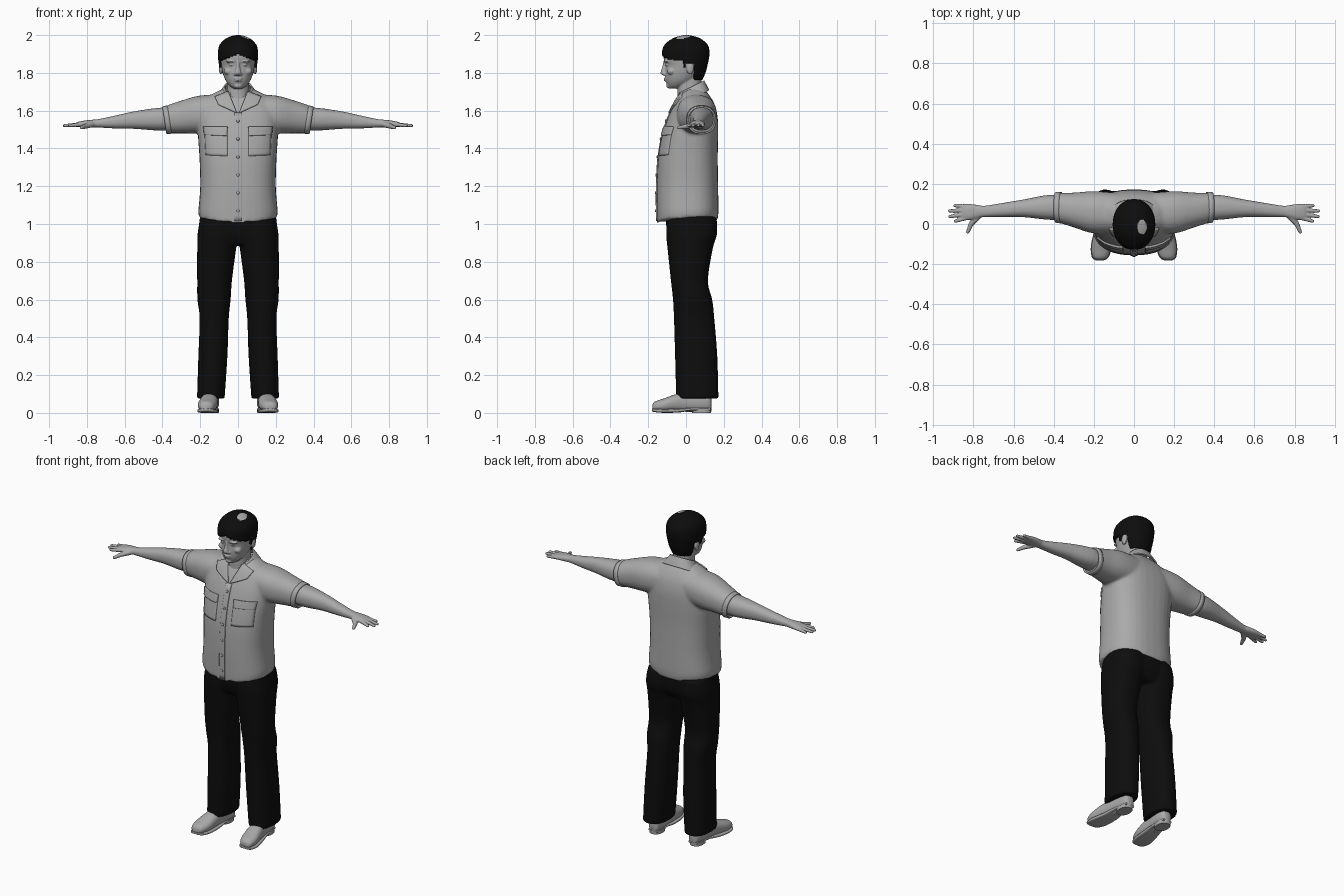
import bpy, bmesh, math
from mathutils import Vector, Matrix
from mathutils.bvhtree import BVHTree

if "Cube" in bpy.data.objects:
    bpy.data.objects.remove(bpy.data.objects["Cube"], do_unlink=True)


def material(name, value):
    mat = bpy.data.materials.new(name)
    mat.use_nodes = True
    colour = (value, value, value, 1)
    mat.diffuse_color = colour
    bsdf = next(n for n in mat.node_tree.nodes if n.type == 'BSDF_PRINCIPLED')
    bsdf.inputs["Base Color"].default_value = colour
    bsdf.inputs["Roughness"].default_value = 0.8
    return mat


GREY = material("plain grey", 0.4)
BLACK = material("soft black", 0.004)
SIDES = (1, -1)


def spline(rows, sub):
    """Catmull-Rom interpolation of ring parameters."""
    rows = [Vector(r) for r in rows]
    out = []
    for i in range(len(rows) - 1):
        a, b, c = rows[max(i - 1, 0)], rows[i], rows[i + 1]
        d = rows[min(i + 2, len(rows) - 1)]
        for k in range(sub):
            t = k / sub
            out.append((2 * b + (c - a) * t + (2 * a - 5 * b + 4 * c - d) * t * t
                        + (3 * b - a - 3 * c + d) * t ** 3) / 2)
    return out + [rows[-1]]


def loft(bm, rings, axis='z', side=1, power=2.3, n=36, sub=4, cap=True, warp=None):
    """Skin superellipse rings (position, centre u, centre v, radius u, radius v)."""
    loops = []
    for pos, cu, cv, ru, rv in spline(rings, sub):
        loop = []
        for k in range(n):
            a = math.tau * k / n
            c, s = math.cos(a), math.sin(a)
            u = cu + ru * math.copysign(abs(c) ** (2 / power), c)
            v = cv + rv * math.copysign(abs(s) ** (2 / power), s)
            co = Vector({'x': (pos, u, v), 'y': (u, pos, v), 'z': (u, v, pos)}[axis])
            co = warp(co) if warp else co
            co.x *= side
            loop.append(bm.verts.new(co))
        loops.append(loop)
    for low, high in zip(loops, loops[1:]):
        for k in range(n):
            j = (k + 1) % n
            bm.faces.new((low[k], low[j], high[j], high[k]))
    if cap:
        bm.faces.new(loops[0])
        bm.faces.new(loops[-1])


def depth(z, front, back, width):
    """Ring for an upright loft, given its front and back."""
    return (z, 0, (front + back) / 2, width, (back - front) / 2)


def ball(bm, centre, radii):
    m = Matrix.Translation(centre) @ Matrix.Diagonal((*radii, 1))
    bmesh.ops.create_uvsphere(bm, u_segments=16, v_segments=10, radius=1, matrix=m)


def limb(bm, p, q, r0, r1):
    """Tapered rounded segment from p to q."""
    p, q = Vector(p), Vector(q)
    m = Matrix.Translation((p + q) / 2) @ (q - p).to_track_quat('Z', 'Y').to_matrix().to_4x4()
    bmesh.ops.create_cone(bm, cap_ends=True, segments=14, radius1=r0, radius2=r1,
                          depth=(q - p).length, matrix=m)
    ball(bm, p, (r0,) * 3)
    ball(bm, q, (r1,) * 3)


def finish(name, bm, mats, voxel=0, relax=0, solid=0):
    bmesh.ops.recalc_face_normals(bm, faces=bm.faces)
    for f in bm.faces:
        f.smooth = True
    for e in bm.edges:
        e.smooth = e.calc_face_angle(0) < 0.7
    mesh = bpy.data.meshes.new(name)
    bm.to_mesh(mesh)
    bm.free()
    obj = bpy.data.objects.new(name, mesh)
    bpy.context.collection.objects.link(obj)
    for mat in mats:
        mesh.materials.append(mat)
    if voxel:
        mod = obj.modifiers.new("Blend", 'REMESH')
        mod.mode, mod.voxel_size, mod.use_smooth_shade = 'VOXEL', voxel, True
    if relax:
        mod = obj.modifiers.new("Relax", 'SMOOTH')
        mod.factor, mod.iterations = 0.5, relax
    if solid:
        mod = obj.modifiers.new("Thickness", 'SOLIDIFY')
        mod.thickness, mod.offset = solid, -1
    return obj


# Shirt body and sleeves, blended together
def shirt_hem(co):
    fade = max(0, 1.1 - co.z) / 0.1
    co.z += fade * (0.15 * abs(co.x) * min(1, abs(co.x) / 0.1) + 0.08 * max(0, co.y))
    return co


def sleeve_slant(co):
    co.x += 0.15 * (co.z - 1.55) * min(1, max(0, (co.x - 0.2) / 0.15))
    return co


bm = bmesh.new()
loft(bm, [depth(*r) for r in (
    (1.0, -.153, .165, .205), (1.06, -.155, .172, .21), (1.2, -.155, .17, .2),
    (1.35, -.147, .168, .204), (1.47, -.125, .17, .212), (1.56, -.097, .168, .213),
    (1.63, -.064, .153, .2), (1.68, -.035, .125, .15), (1.715, 0, .095, .08))],
    power=2.5, warp=shirt_hem)
sleeve = [(.08, .055, 1.585, .1, .1), (.2, .058, 1.58, .105, .1),
          (.3, .07, 1.565, .086, .085), (.385, .083, 1.55, .073, .07)]
for s in SIDES:
    loft(bm, sleeve, 'x', s, warp=sleeve_slant)
shirt = finish("shirt", bm, [GREY], voxel=0.008, relax=5)

for s, label in zip(SIDES, ("left", "right")):
    bm = bmesh.new()
    loft(bm, [(.362, .081, 1.552, .079, .076), (.39, .083, 1.549, .076, .073)],
         'x', s, sub=2, cap=False, warp=sleeve_slant)
    finish(label + "_sleeve_cuff", bm, [GREY], solid=0.008)

# Shirt details laid onto the cloth
bpy.context.view_layer.update()
cloth = BVHTree.FromObject(shirt, bpy.context.evaluated_depsgraph_get())


def front_of_cloth(x, z):
    hit = cloth.ray_cast(Vector((x, -1, z)), Vector((0, 1, 0)))[0]
    return hit.y if hit else -0.02


def patch(name, corners, lift, n=10):
    """Four-cornered cloth panel following the shirt front."""
    a, b, c, d = [Vector(p) for p in corners]
    bm = bmesh.new()
    grid = []
    for i in range(n + 1):
        row = [a.lerp(b, j / n).lerp(d.lerp(c, j / n), i / n) for j in range(n + 1)]
        grid.append([bm.verts.new((p.x, front_of_cloth(p.x, p.y) - lift, p.y)) for p in row])
    for i in range(n):
        for j in range(n):
            bm.faces.new((grid[i][j], grid[i][j + 1], grid[i + 1][j + 1], grid[i + 1][j]))
    bmesh.ops.recalc_face_normals(bm, faces=bm.faces)
    if sum(f.normal.y for f in bm.faces) > 0:
        bmesh.ops.reverse_faces(bm, faces=bm.faces)
    obj = finish(name, bm, [GREY], solid=lift + 0.004)
    return obj


for s, label in zip(SIDES, ("left_", "right_")):
    def mirrored(*pts):
        return [(s * x, z) for x, z in pts]
    patch(label + "pocket", mirrored((.055, 1.36), (.172, 1.365), (.178, 1.5), (.055, 1.5)), .004)
    patch(label + "pocket_flap", mirrored((.06, 1.468), (.18, 1.472), (.185, 1.515), (.055, 1.515)), .011)
    patch(label + "lapel", mirrored((.006, 1.59), (.105, 1.635), (.125, 1.675), (.052, 1.705)), .01)
patch("button_placket", ((-.018, 1.015), (.018, 1.015), (.018, 1.59), (-.018, 1.59)), .005, 20)

bm = bmesh.new()
for k in range(6):
    z = 1.07 + k * 0.095
    ball(bm, (0, front_of_cloth(0, z) - .006, z), (.008, .004, .008))
finish("shirt_buttons", bm, [GREY])


def collar_tilt(co):
    co.z += 0.5 * (co.y - 0.03)
    return co


bm = bmesh.new()
loft(bm, [(1.662, 0, .035, .12, .088), (1.69, 0, .032, .098, .08), (1.727, 0, .026, .073, .07)],
     cap=False, warp=collar_tilt)
gap = [f for f in bm.faces if f.calc_center_median().y < 0 and abs(f.calc_center_median().x) < .045]
bmesh.ops.delete(bm, geom=gap, context='FACES')
finish("collar", bm, [GREY], solid=0.008)

# Trousers: hips and two loose legs
bm = bmesh.new()
loft(bm, [depth(.89, -.075, .125, .18), depth(.95, -.1, .16, .208), depth(1.07, -.11, .162, .198)])
for s in SIDES:
    loft(bm, [(1.03, .1, .03, .1, .13), (.95, .107, .03, .107, .135), (.87, .113, .022, .103, .12),
              (.7, .124, .018, .092, .098), (.6, .127, .035, .088, .104), (.5, .126, .043, .077, .107),
              (.3, .133, .054, .077, .112), (.075, .144, .06, .073, .112)], side=s)
finish("trousers", bm, [BLACK], voxel=0.009, relax=4)

# Shoes with sole and heel
for s, label in zip(SIDES, ("left", "right")):
    bm = bmesh.new()
    loft(bm, [(-.178, .17, .03, .018, .014), (-.165, .168, .035, .037, .025), (-.12, .163, .041, .05, .034),
              (-.06, .155, .052, .048, .045), (0, .148, .058, .042, .052), (.08, .14, .058, .04, .052),
              (.122, .138, .052, .032, .044), (.134, .138, .046, .018, .03)], 'y', s)
    finish(label + "_shoe", bm, [GREY])
    bm = bmesh.new()
    loft(bm, [(-.181, .17, .016, .02, .006), (-.165, .168, .013, .042, .009), (-.11, .162, .01, .053, .01),
              (-.03, .151, .013, .047, .01), (.03, .145, .02, .04, .008), (.13, .138, .02, .03, .008)],
         'y', s, power=4)
    loft(bm, [(0, .14, .083, .038, .05), (.022, .14, .083, .039, .052)], 'z', s, sub=1)
    finish(label + "_sole", bm, [GREY])

# Bare arms with hands
fingers = ((.03, .898, .014), (.05, .925, .037), (.069, .927, .065), (.087, .9, .092))
for s, label in zip(SIDES, ("left", "right")):
    bm = bmesh.new()
    loft(bm, [(.3, .08, 1.56, .06, .06), (.42, .083, 1.555, .062, .06), (.55, .078, 1.55, .044, .046),
              (.65, .07, 1.54, .035, .034), (.74, .063, 1.533, .028, .022), (.77, .062, 1.532, .031, .02),
              (.81, .06, 1.53, .039, .018), (.845, .06, 1.527, .04, .014), (.86, .06, 1.525, .034, .01)],
         'x', s)
    for base, reach, tip in fingers:
        limb(bm, (s * .835, base, 1.527), (s * (reach - .008), tip, 1.521), .0115, .0085)
    limb(bm, (s * .775, .04, 1.527), (s * .81, .002, 1.517), .016, .013)
    limb(bm, (s * .81, .002, 1.517), (s * .828, -.04, 1.51), .013, .009)
    finish(label + "_arm", bm, [GREY], voxel=0.004, relax=3)

# Head, face and neck
bm = bmesh.new()
loft(bm, [depth(1.6, -.05, .1, .07), depth(1.68, -.045, .085, .06), depth(1.8, -.045, .08, .058)])
loft(bm, [depth(*r) for r in (
    (1.717, -.088, -.04, .022), (1.732, -.097, 0, .045), (1.76, -.107, .05, .066),
    (1.8, -.11, .085, .081), (1.84, -.108, .1, .088), (1.875, -.118, .108, .091),
    (1.91, -.114, .108, .091), (1.95, -.09, .092, .075), (1.978, -.03, .035, .03))], power=2.15)
loft(bm, [(1.787, 0, -.113, .014, .01), (1.8, 0, -.117, .017, .018),
          (1.83, 0, -.112, .01, .014), (1.865, 0, -.108, .008, .01)])
ball(bm, (0, -.106, 1.771), (.024, .012, .005))
ball(bm, (0, -.105, 1.76), (.02, .012, .006))
ball(bm, (0, -.09, 1.732), (.022, .014, .014))
for s in SIDES:
    ball(bm, (s * .036, -.101, 1.86), (.028, .016, .007))
    ball(bm, (s * .034, -.099, 1.843), (.014, .011, .006))
    ball(bm, (s * .014, -.113, 1.793), (.009, .012, .008))
    ball(bm, (s * .05, -.078, 1.808), (.026, .022, .02))
    ball(bm, (s * .091, .022, 1.826), (.011, .02, .034))
finish("head", bm, [GREY], voxel=0.004, relax=3)

# Hair cap trimmed along the hairline, with a pale spot on the crown
bm = bmesh.new()
loft(bm, [depth(*r) for r in (
    (1.76, -.06, .085, .07), (1.8, -.1, .103, .09), (1.85, -.122, .116, .102),
    (1.9, -.128, .124, .106), (1.945, -.116, .117, .099), (1.98, -.075, .08, .067),
    (1.996, -.03, .035, .03), (2.0, -.006, .01, .008))], n=72, sub=7, power=2.1)


def hairline(p):
    if p.y > 0.045:
        return 1.765
    if p.y > 0:
        return 1.848
    return 1.83 if p.y > -0.018 else 1.9 - 0.35 * abs(p.x)


bmesh.ops.recalc_face_normals(bm, faces=bm.faces)
trim = [f for f in bm.faces if f.calc_center_median().z < hairline(f.calc_center_median())]
bmesh.ops.delete(bm, geom=trim, context='FACES')
for f in bm.faces:
    p = f.calc_center_median()
    f.material_index = int(((p.x - .04) / .023) ** 2 + ((p.y + .015) / .036) ** 2 < 1)
finish("hair", bm, [BLACK, GREY], solid=0.012)
